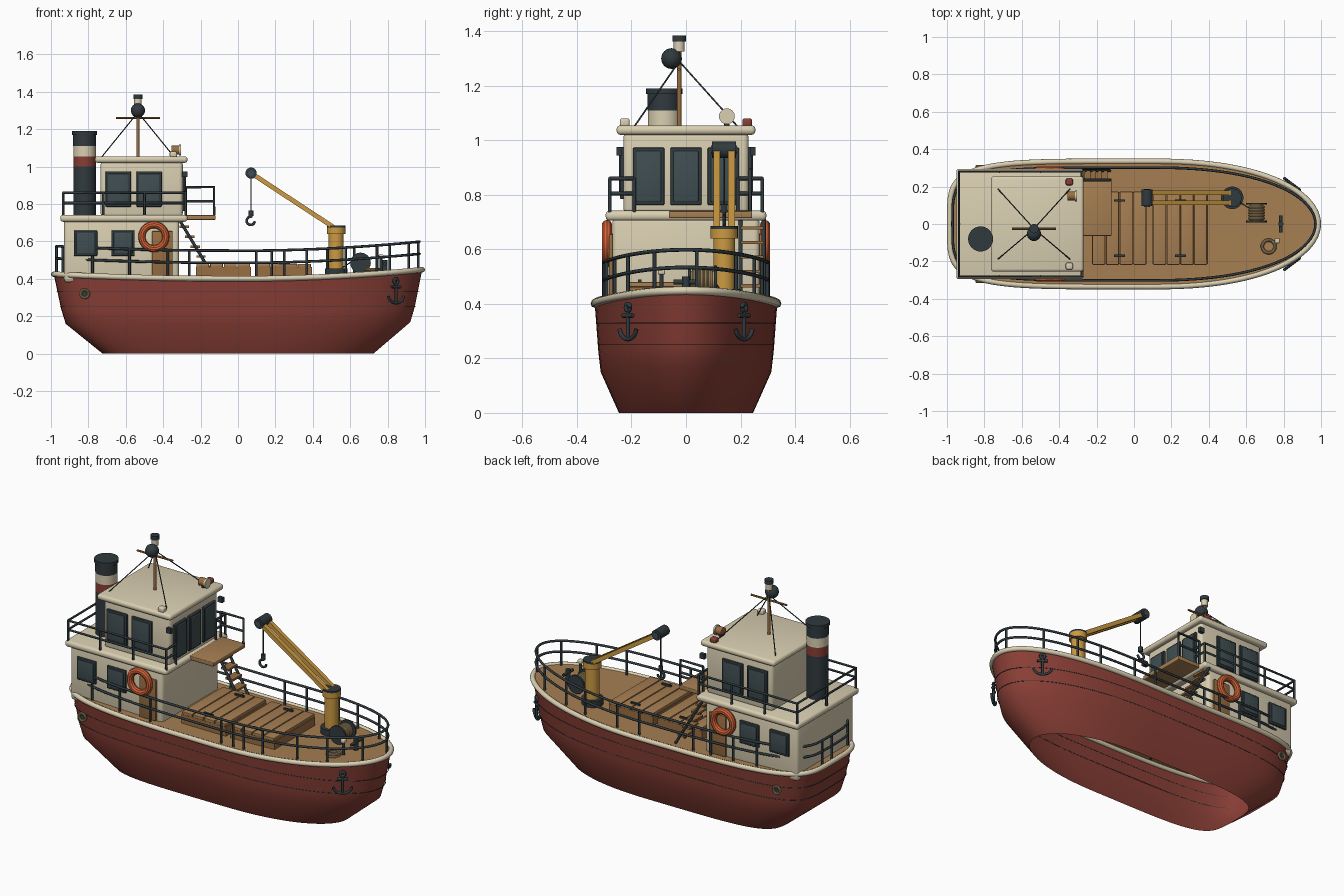
import bpy, bmesh, math
from mathutils import Vector

cube = bpy.data.objects.get("Cube")
if cube:
    bpy.data.objects.remove(cube, do_unlink=True)


def material(name, rgb):
    m = bpy.data.materials.new(name)
    lin = [(c / 255 / 12.92 if c < 10 else ((c / 255 + .055) / 1.055) ** 2.4) for c in rgb] + [1]
    m.use_nodes = True
    m.diffuse_color = lin
    bsdf = m.node_tree.nodes["Principled BSDF"]
    bsdf.inputs["Base Color"].default_value = lin
    bsdf.inputs["Roughness"].default_value = .7
    return m


RED = material("hull red", (136, 62, 53))
CREAM = material("cream paint", (218, 207, 178))
DECK = material("deck wood", (166, 126, 82))
WOOD = material("hatch wood", (152, 110, 66))
DARK = material("dark metal", (48, 58, 62))
GLASS = material("window glass", (64, 78, 82))
ORANGE = material("life ring orange", (214, 98, 54))
YELLOW = material("crane yellow", (204, 154, 66))
ROPE = material("rope tan", (178, 152, 108))


# ---------- helpers ----------
def finish(name, mat, obj=None, angle=35):
    obj = obj or bpy.context.object
    obj.name = name
    obj.data.materials.clear()
    obj.data.materials.append(mat)
    bpy.ops.object.select_all(action='DESELECT')
    obj.select_set(True)
    bpy.context.view_layer.objects.active = obj
    bpy.ops.object.shade_smooth_by_angle(angle=math.radians(angle))
    return obj


def mesh_object(name, bm, mat, angle=35):
    bmesh.ops.recalc_face_normals(bm, faces=bm.faces)
    me = bpy.data.meshes.new(name)
    bm.to_mesh(me)
    bm.free()
    obj = bpy.data.objects.new(name, me)
    bpy.context.collection.objects.link(obj)
    return finish(name, mat, obj, angle)


def box(name, lo, hi, mat, bevel=0):
    lo, hi = Vector(lo), Vector(hi)
    bm = bmesh.new()
    bmesh.ops.create_cube(bm, size=1)
    for v in bm.verts:
        v.co = [(lo[i] + hi[i]) / 2 + v.co[i] * (hi[i] - lo[i]) for i in range(3)]
    if bevel:
        bmesh.ops.bevel(bm, geom=bm.edges[:], offset=bevel, segments=3, profile=.5, affect='EDGES')
    return mesh_object(name, bm, mat)


def cyl(name, a, b, r, mat, sides=24, r2=None):
    a, b = Vector(a), Vector(b)
    bpy.ops.mesh.primitive_cone_add(vertices=sides, radius1=r, radius2=r if r2 is None else r2,
                                    depth=(b - a).length, location=(a + b) / 2)
    bpy.context.object.rotation_euler = (b - a).to_track_quat('Z', 'Y').to_euler()
    return finish(name, mat)


def torus(name, at, big, small, mat, rot=(0, 0, 0)):
    bpy.ops.mesh.primitive_torus_add(location=at, rotation=rot, major_radius=big, minor_radius=small,
                                     major_segments=32, minor_segments=10)
    return finish(name, mat)


def tubes(name, paths, r, mat, cyclic=False, res=2):
    cu = bpy.data.curves.new(name, 'CURVE')
    cu.dimensions = '3D'
    cu.bevel_depth, cu.bevel_resolution, cu.use_fill_caps = r, res, True
    for path in paths:
        sp = cu.splines.new('POLY')
        sp.points.add(len(path) - 1)
        for p, co in zip(sp.points, path):
            p.co = (*co, 1)
        sp.use_cyclic_u = cyclic
    tmp = bpy.data.objects.new(name + " path", cu)
    bpy.context.collection.objects.link(tmp)
    me = bpy.data.meshes.new_from_object(tmp.evaluated_get(bpy.context.evaluated_depsgraph_get()))
    bpy.data.objects.remove(tmp)
    obj = bpy.data.objects.new(name, me)
    bpy.context.collection.objects.link(obj)
    return finish(name, mat, obj, 60)


def window(name, c, w, h, along_x):
    for part, d, cut, mat in (("frame", .012, 0, DARK), ("glass", .016, .012, GLASS)):
        a, b = w / 2 - cut, h / 2 - cut
        s = Vector((a, d, b) if along_x else (d, a, b))
        box(f"{name}_{part}", Vector(c) - s, Vector(c) + s, mat, .004)


# ---------- hull lines ----------
def sheer(x):
    return .40 + (.05 if x > 0 else .025) * x * x


N = 24
angles = [i / N * math.pi / 2 for i in range(N + 1)]
stern = [(.1 - 1.085 * math.sin(t) ** .4, .335 * max(math.cos(t), 0) ** .44) for t in reversed(angles)]
bow = [(.1 + .885 * math.sin(t) ** (2 / 2.3), .335 * math.cos(t)) for t in angles[1:]]
half = stern + bow


def ring(sx, sy, height):
    side = [(x * sx, y * sy, height(x)) for x, y in half]
    return [(x, -y, z) for x, y, z in side] + side[-2:0:-1]


# open-bottomed shell
bm = bmesh.new()
levels = [(0, .735), (.375, .935), (.56, .96), (.78, .98), (1, 1)]
rows = [[bm.verts.new(p) for p in ring(s, s, lambda x: f * sheer(x))] for f, s in levels]
for lo, hi in zip(rows, rows[1:]):
    for i in range(len(lo)):
        j = (i + 1) % len(lo)
        bm.faces.new((lo[i], lo[j], hi[j], hi[i]))
mesh_object("hull", bm, RED, 60)

bm = bmesh.new()
pairs = [[bm.verts.new((x, s * max(y, .001), sheer(x) + .006)) for s in (-1, 1)] for x, y in half]
for (a, b), (c, d) in zip(pairs, pairs[1:]):
    bm.faces.new((a, c, d, b))
mesh_object("deck", bm, DECK)

tubes("gunwale", [ring(1, 1, sheer)], .015, CREAM, True)
tubes("hull_seams", [ring(s, s, lambda x: z) for z, s in ((.25, .965), (.33, .983))], .002, DARK, True, 1)

# ---------- deck railing ----------
RX, RY = .985, .9
tubes("deck_rails", [ring(RX, RY, lambda x: sheer(x) + h) for h in (.085, .15)], .007, DARK, True)
posts, walked = [], 0
loop = [Vector(p) for p in ring(RX, RY, sheer)]
for p, q in zip(loop, loop[1:] + loop[:1]):
    if walked <= 0:
        posts.append([p, p + Vector((0, 0, .15))])
        walked += .19
    walked -= (q - p).length
tubes("deck_rail_posts", posts, .007, DARK)

# ---------- lower house, bridge deck, wheelhouse ----------
box("lower_house", (-.93, -.27, .38), (-.315, .27, .72), CREAM, .02)
box("bridge_deck", (-.95, -.295, .705), (-.27, .295, .742), CREAM, .015)
box("wheelhouse", (-.735, -.23, .73), (-.295, .23, 1.03), CREAM, .02)
box("wheelhouse_roof", (-.765, -.255, 1.02), (-.27, .255, 1.055), CREAM, .015)
for s, side in ((-1, "right"), (1, "left")):
    for i, x in enumerate((-.815, -.615)):
        window(f"{side}_cabin_window_{i}", (x, s * .27, .59), .125, .135, True)
    for i, x in enumerate((-.64, -.475)):
        window(f"{side}_bridge_window_{i}", (x, s * .23, .88), .135, .19, True)
    box(f"{side}_door", (-.46, s * .275 - .008, .41), (-.35, s * .275 + .008, .655), WOOD, .004)
    torus(f"{side}_life_ring", (-.45, s * .29, .625), .064, .019, ORANGE, (math.pi / 2, 0, 0))
    box(f"{side}_lamp_bracket", (-.3, s * .245 - .01, .945), (-.27, s * .245 + .01, .975), DARK)
for i, y in enumerate((-.137, 0, .137)):
    window(f"front_bridge_window_{i}", (-.295, y, .868), .115, .21, False)

corners = [(-.28, -.19), (-.28, -.28), (-.935, -.28), (-.935, .28), (-.28, .28), (-.28, .19)]
tubes("bridge_rails", [[(x, y, z) for x, y in corners] for z in (.805, .86)], .007, DARK)
spots = corners + [(x, y) for x in (-.72, -.5) for y in (-.28, .28)] + [(-.935, 0)]
tubes("bridge_rail_posts", [[(x, y, .73), (x, y, .86)] for x, y in spots], .007, DARK)

# ---------- landing platform and stairs ----------
box("landing_platform", (-.29, -.063, .715), (-.12, .243, .74), DECK, .004)
tubes("landing_rail", [[(-.28, .235, .89), (-.128, .235, .89), (-.128, .235, .74)],
                       [(-.28, .235, .815), (-.128, .235, .815)], [(-.28, .235, .74), (-.28, .235, .89)]], .007, DARK)
tubes("stair_stringers", [[(-.31, y, .71), (-.13, y, .41)] for y in (.2, .285)], .008, DARK)
for i in range(5):
    x, z = -.168 - i * .03, .46 + i * .053
    box(f"stair_tread_{i}", (x - .025, .2, z), (x + .025, .285, z + .012), WOOD)

# ---------- funnel ----------
for name, z0, z1, r, mat in (("base", .74, 1.0, .06, DARK), ("red_band", 1.0, 1.055, .06, RED),
                             ("cream_band", 1.055, 1.11, .06, CREAM), ("cap", 1.11, 1.175, .061, DARK),
                             ("lip", 1.17, 1.19, .067, DARK)):
    cyl("funnel_" + name, (-.82, -.08, z0), (-.82, -.08, z1), r, mat, 32)

# ---------- mast and roof gear ----------
MX, MY = -.535, -.025
cyl("mast", (MX, MY, 1.04), (MX, MY, 1.34), .008, WOOD, 12)
cyl("mast_crossbar", (MX - .118, MY, 1.26), (MX + .118, MY, 1.26), .006, WOOD, 8)
bpy.ops.mesh.primitive_uv_sphere_add(radius=.038, location=(MX, -.053, 1.3), segments=24, ring_count=12)
finish("mast_ball", DARK)
cyl("mast_lamp", (MX, MY, 1.325), (MX, MY, 1.362), .02, CREAM)
cyl("mast_lamp_cap", (MX, MY, 1.362), (MX, MY, 1.385), .025, DARK)
tubes("mast_stays", [[(MX, MY, 1.29), (MX + a * .195, b * .19, 1.05)] for a in (-1, 1) for b in (-1, 1)], .003, DARK)
cyl("searchlight_body", (-.355, .15, 1.088), (-.31, .15, 1.088), .024, WOOD)
cyl("searchlight_lens", (-.315, .15, 1.088), (-.305, .15, 1.088), .029, CREAM)
cyl("searchlight_foot", (-.335, .15, 1.05), (-.335, .15, 1.075), .01, DARK, 12)
for y, mat, name in ((.225, RED, "left"), (-.225, CREAM, "right")):
    box(name + "_running_light", (-.365, y - .018, 1.05), (-.327, y + .018, 1.08), mat, .008)

# ---------- cargo hatches ----------
for k, x0 in enumerate((-.225, .1)):
    box(f"hatch_coaming_{k}", (x0, -.215, .39), (x0 + .295, .17, .462), WOOD)
    for i in range(4):
        a = x0 + .003 + i * .073
        box(f"hatch_plank_{k}_{i}", (a, -.218, .462), (a + .068, .173, .48), DECK, .003)
    for y in (-.17, .125):
        box(f"hatch_handle_{k}_{'a' if y < 0 else 'b'}", (x0 + .118, y - .006, .478), (x0 + .178, y + .006, .49), DARK)

# ---------- crane ----------
CX, CY = .525, .14
cyl("crane_base", (CX, CY, .41), (CX, CY, .455), .06, DARK, 32)
cyl("crane_column", (CX, CY, .44), (CX, CY, .65), .04, YELLOW, 32)
cyl("crane_collar", (CX, CY, .64), (CX, CY, .675), .05, YELLOW, 32)
cyl("crane_cap", (CX, CY, .675), (CX, CY, .685), .05, DARK, 32)
tip, root = Vector((.07, CY, .965)), Vector((.535, CY, .66))
for s in (-1, 1):
    off = Vector((0, s * .027, 0))
    bar = cyl("crane_boom_" + ("left" if s > 0 else "right"), root + off, tip + off, .017, YELLOW, 4)
    for v in bar.data.vertices:
        v.co.x, v.co.y = (v.co.x - v.co.y) * .72, (v.co.x + v.co.y) * .72
cyl("boom_pulley", tip - Vector((0, .044, 0)), tip + Vector((0, .044, 0)), .03, DARK)
cyl("boom_pulley_pin", tip - Vector((0, .048, 0)), tip + Vector((0, .048, 0)), .016, GLASS, 16)
tubes("hoist_cable", [[tip, (.07, CY, .75)]], .003, DARK)
cyl("hook_block", (.07, CY, .735), (.07, CY, .765), .013, DARK, 12)
hook = [(.068 + .022 * math.cos(t), CY, .71 + .022 * math.sin(t))
        for t in [math.radians(80 + 25 * i) for i in range(12)]]
tubes("cargo_hook", [[(.07, CY, .74)] + hook], .007, DARK)

# ---------- foredeck gear ----------
cyl("winch_drum", (.655, .015, .485), (.655, .105, .485), .036, ROPE)
for y in (.008, .103):
    cyl("winch_flange", (.655, y, .485), (.655, y + .01, .485), .055, DARK)
for i in range(5):
    torus(f"winch_rope_{i}", (.655, .03 + i * .015, .485), .037, .008, ROPE, (math.pi / 2, 0, 0))
tubes("winch_cable", [[(.56, .12, .46), (.655, .06, .525)]], .003, DARK)
for i in range(2):
    torus(f"rope_coil_{i}", (.72, -.12, .436 + i * .014), .034, .009, ROPE)
cyl("vent_post", (.765, -.09, .42), (.765, -.09, .51), .008, DARK, 12)
box("vent_head", (.752, -.103, .508), (.778, -.077, .53), CREAM, .005)
cyl("bollard", (.785, 0, .42), (.785, 0, .5), .014, DARK, 16)
cyl("bollard_bar", (.785, -.045, .48), (.785, .045, .48), .009, DARK, 12)

# ---------- anchors and hull fairleads ----------
for s, side in ((-1, "right"), (1, "left")):
    o, t = Vector((.845, s * .213, 0)), Vector((.8, -s * .6, 0))

    def at(a, z):
        return o + t * a + Vector((0, 0, z))
    arc = [at(.052 * math.cos(u), .315 + .045 * math.sin(u)) for u in
           [math.radians(190 + 16 * i) for i in range(11)]]
    loop = [at(.013 * math.cos(u), .387 + .013 * math.sin(u)) for u in [math.pi / 6 * i for i in range(13)]]
    tubes(side + "_anchor", [[at(0, .375), at(0, .268)], [at(-.03, .357), at(.03, .357)], arc, loop], .008, DARK)
    torus(side + "_fairlead", (-.82, s * .308, .32), .022, .007, ROPE, (math.pi / 2, 0, 0))
    cyl(side + "_fairlead_hole", (-.82, s * .296, .32), (-.82, s * .308, .32), .02, DARK)
